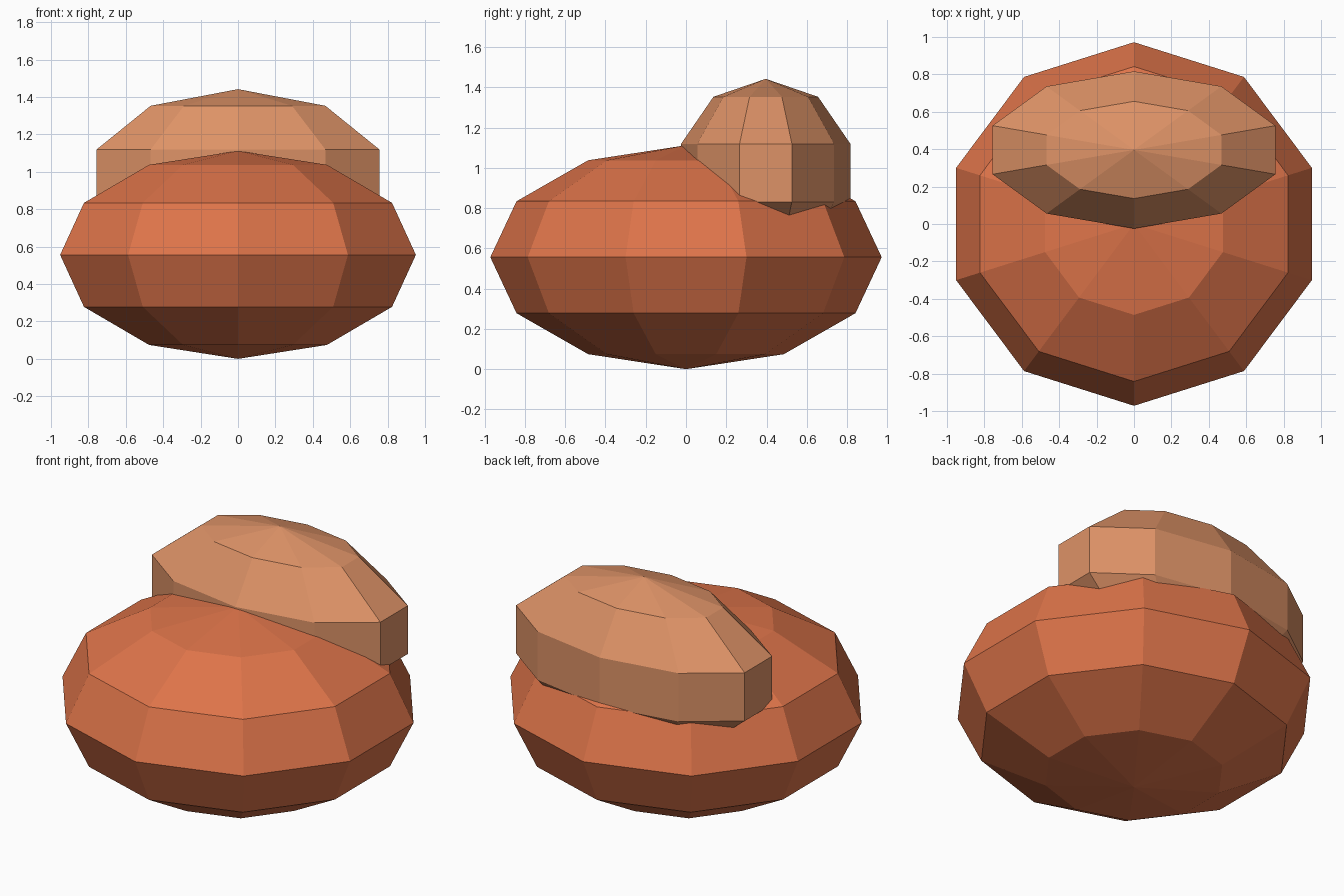
import bpy

if "Cube" in bpy.data.objects:
    bpy.data.objects.remove(bpy.data.objects["Cube"])


def make_material(name, rgb):
    mat = bpy.data.materials.new(name)
    mat.diffuse_color = (*rgb, 1.0)
    mat.use_nodes = True
    mat.node_tree.nodes["Principled BSDF"].inputs["Base Color"].default_value = mat.diffuse_color
    return mat


def faceted_ellipsoid(name, rings, centre, radii, mat):
    """Flat-shaded ten-sided ellipsoid."""
    bpy.ops.mesh.primitive_uv_sphere_add(segments=10, ring_count=rings, radius=1)
    obj = bpy.context.object
    obj.name = name
    obj.location = centre
    obj.scale = radii
    bpy.ops.object.transform_apply(location=True, rotation=False, scale=True)
    bpy.ops.object.shade_flat()
    # start the ring of sides on the x axis
    obj.data.materials.append(mat)
    return obj


terracotta = make_material("terracotta", (0.73, 0.175, 0.068))
tan = make_material("tan", (0.73, 0.29, 0.135))

# Large lower boulder
faceted_ellipsoid("large_rock", 6, (0, 0, 0.556), (1.0, 0.972, 0.556), terracotta)

# Smaller rock resting on the back of it
faceted_ellipsoid("small_rock", 5, (0, 0.396, 0.975), (0.836, 0.442, 0.467), tan)
